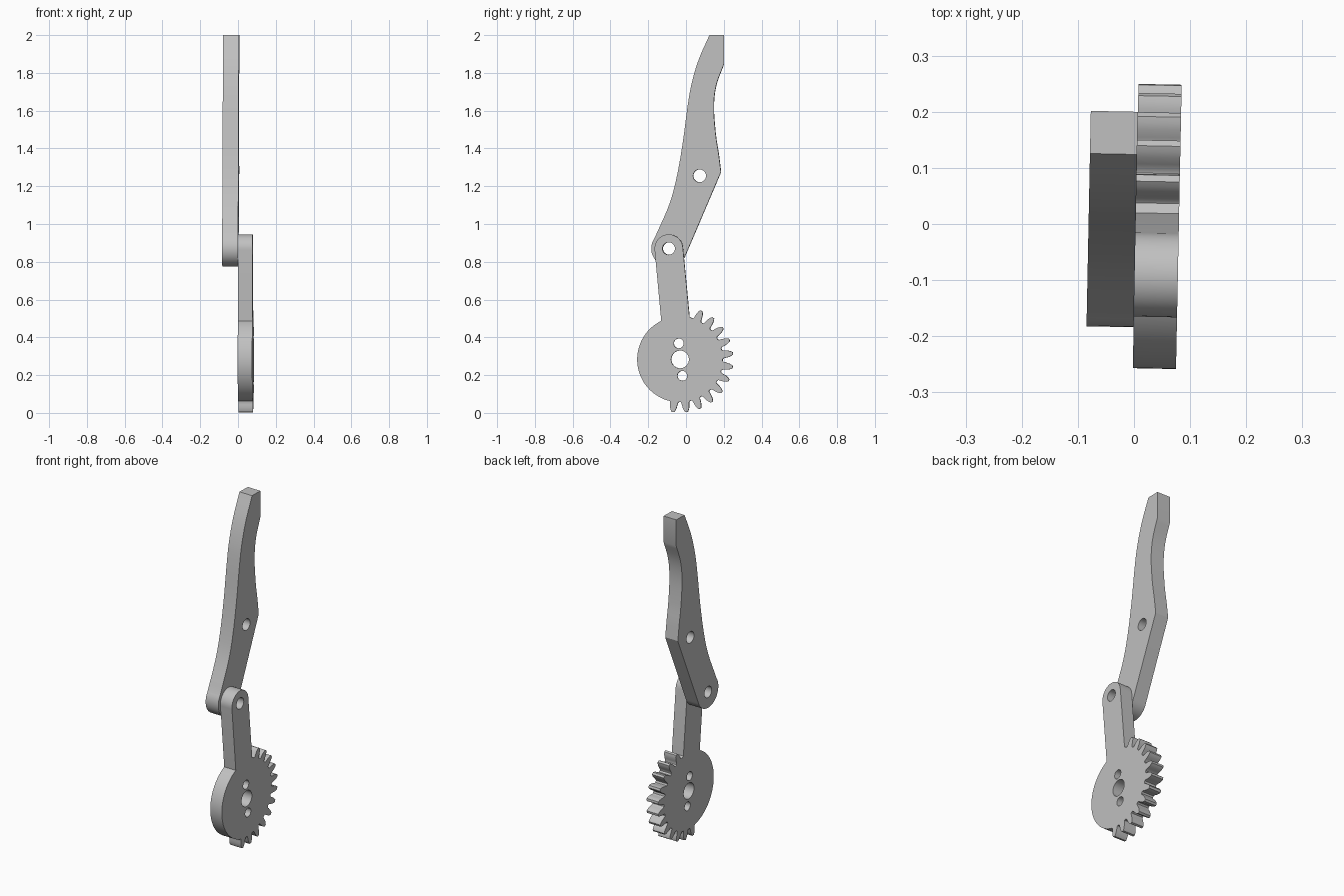
import bpy
import bmesh
from math import radians, sin, cos
from mathutils import Vector

cube = bpy.data.objects.get("Cube")
if cube:
    bpy.data.objects.remove(cube, do_unlink=True)

grey = bpy.data.materials.new("plain_grey")
grey.use_nodes = True
grey.diffuse_color = (0.53, 0.53, 0.53, 1)
grey.node_tree.nodes["Principled BSDF"].inputs["Base Color"].default_value = (0.53, 0.53, 0.53, 1)

YAW = -0.02
PIVOT = (-0.09, 0.87)
HUB = (-0.03, 0.283)


def polar(c, r, deg):
    return Vector((c[0] + r * cos(radians(deg)), c[1] + r * sin(radians(deg))))


def arc(c, r, a, b, n):
    return [polar(c, r, a + (b - a) * i / n) for i in range(n + 1)]


def circle(c, r, n=32):
    return arc(c, r, 0, 360, n)[:-1]


def smooth_path(points, steps=5):
    """Catmull-Rom path through the points."""
    p = [Vector(q) for q in points]
    p = [2 * p[0] - p[1]] + p + [2 * p[-1] - p[-2]]
    out = []
    for a, b, c, d in zip(p, p[1:], p[2:], p[3:]):
        for i in range(steps):
            t = i / steps
            out.append(0.5 * (2 * b + (c - a) * t + (2 * a - 5 * b + 4 * c - d) * t * t
                              + (3 * b - a - 3 * c + d) * t ** 3))
    return out + [p[-2]]


def plate(name, loops, x0, x1):
    """Extrude an outline with holes, drawn in the y-z plane, from x0 to x1."""
    bm = bmesh.new()
    edges = []
    for loop in loops:
        vs = [bm.verts.new((x0, p[0], p[1])) for p in loop]
        edges += [bm.edges.new((vs[i - 1], vs[i])) for i in range(len(vs))]
    bmesh.ops.triangle_fill(bm, edges=edges, use_beauty=True, use_dissolve=False,
                            normal=(1, 0, 0))
    new = bmesh.ops.extrude_face_region(bm, geom=bm.faces[:], use_keep_orig=True)
    moved = [g for g in new["geom"] if isinstance(g, bmesh.types.BMVert)]
    bmesh.ops.translate(bm, verts=moved, vec=(x1 - x0, 0, 0))
    bmesh.ops.recalc_face_normals(bm, faces=bm.faces[:])
    mesh = bpy.data.meshes.new(name)
    bm.to_mesh(mesh)
    bm.free()
    mesh.materials.append(grey)
    ob = bpy.data.objects.new(name, mesh)
    bpy.context.collection.objects.link(ob)
    ob.rotation_euler.z = YAW
    bpy.ops.object.select_all(action='DESELECT')
    ob.select_set(True)
    bpy.context.view_layer.objects.active = ob
    bpy.ops.object.shade_smooth_by_angle(angle=radians(30))
    return ob


# Curved finger lever: round lower end, curved back, flat tip, hollow inner edge
back = smooth_path([(-0.167, 0.924), (-0.09, 1.10), (-0.05, 1.245), (-0.018, 1.425),
                    (0.008, 1.62), (0.03, 1.745), (0.067, 1.87), (0.124, 2.0)])
inner = smooth_path([(0.2, 1.845), (0.16, 1.735), (0.147, 1.62), (0.157, 1.475),
                     (0.173, 1.37), (0.185, 1.275)])
finger = arc(PIVOT, 0.094, -22, -214, 24) + back + [Vector((0.2, 2.0))] + inner
plate("finger_lever", [finger, circle(PIVOT, 0.033), circle((0.072, 1.255), 0.034)],
      -0.081, 0.003)

# Gear crank: rounded arm, plain half disc, then twelve teeth
TOOTH = [(0.226, 6.1), (0.231, 5.1), (0.245, 4.4), (0.26, 3.6), (0.272, 2.5), (0.281, 1.3)]
crank = arc(PIVOT, 0.075, 5.4, 185.4, 20)
crank += arc(HUB, 0.227, 116, 254, 40)
for i in range(12):
    mid = -98.0 + 14.95 * i
    crank += [polar(HUB, r, mid - a) for r, a in TOOTH]
    crank += [polar(HUB, r, mid + a) for r, a in reversed(TOOTH)]
crank += [Vector((0.02, 0.508))]
holes = [circle(PIVOT, 0.033), circle(HUB, 0.047),
         circle((-0.037, 0.368), 0.026), circle((-0.018, 0.196), 0.026)]
plate("gear_crank", [crank] + holes, 0.003, 0.08)
